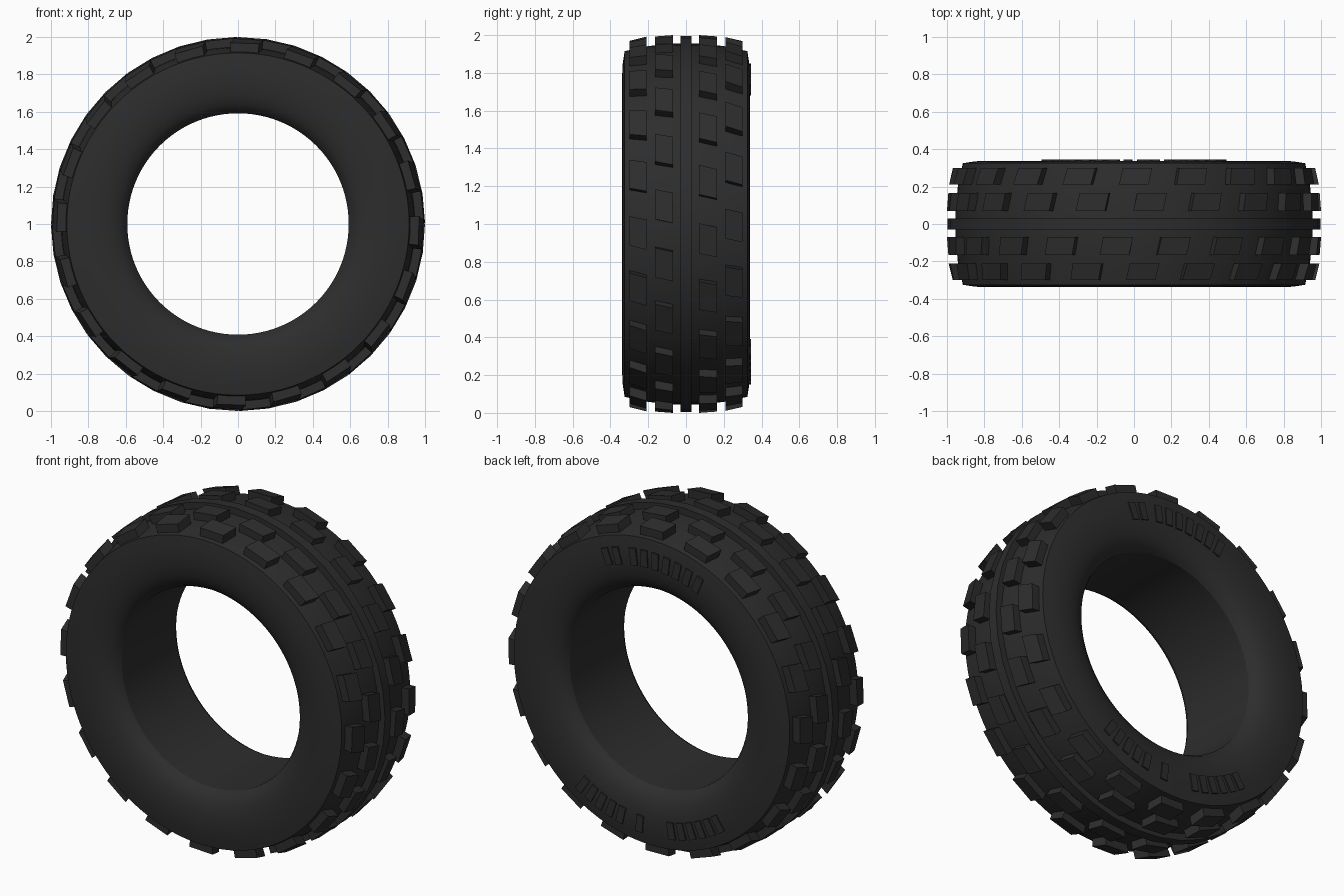
import bpy, bmesh
from math import sin, cos, pi, radians
from mathutils import Vector

cube = bpy.data.objects.get("Cube")
if cube:
    bpy.data.objects.remove(cube)

rubber = bpy.data.materials.new("black_rubber")
rubber.use_nodes = True
colour = (0.026, 0.026, 0.026, 1)
rubber.diffuse_color = colour
rubber.node_tree.nodes["Principled BSDF"].inputs["Base Color"].default_value = colour


def polar(angle, radius, y):
    """Point on the wheel: angle in degrees from the top towards +x."""
    a = radians(angle)
    return Vector((radius * sin(a), y, 1 + radius * cos(a)))


def finish(bm, name, smooth=False):
    bmesh.ops.recalc_face_normals(bm, faces=bm.faces)
    mesh = bpy.data.meshes.new(name)
    bm.to_mesh(mesh)
    bm.free()
    obj = bpy.data.objects.new(name, mesh)
    obj.data.materials.append(rubber)
    bpy.context.collection.objects.link(obj)
    if smooth:
        bpy.ops.object.select_all(action="DESELECT")
        obj.select_set(True)
        bpy.context.view_layer.objects.active = obj
        bpy.ops.object.shade_smooth_by_angle(angle=radians(25))
    return obj


def ring(name, profile, steps):
    """Revolve a closed (y, radius) profile about the axle."""
    bm = bmesh.new()
    verts = [bm.verts.new(polar(0, r, y)) for y, r in profile]
    edges = [bm.edges.new((v, verts[i - 1])) for i, v in enumerate(verts)]
    bmesh.ops.spin(bm, geom=verts + edges, cent=(0, 0, 1), axis=(0, 1, 0),
                   angle=2 * pi, steps=steps, use_merge=True)
    bmesh.ops.remove_doubles(bm, verts=bm.verts, dist=0.0005)
    return finish(bm, name, smooth=True)


def add_block(bm, corners_low, corners_high):
    low = [bm.verts.new(c) for c in corners_low]
    high = [bm.verts.new(c) for c in corners_high]
    bm.faces.new(low)
    bm.faces.new(high)
    for i in range(4):
        bm.faces.new((low[i - 1], low[i], high[i], high[i - 1]))


# Tyre body: bore edge, rounded sidewall, shoulder, crowned tread
half = [(0.255, 0.592), (0.285, 0.61), (0.308, 0.64), (0.324, 0.68),
        (0.334, 0.73), (0.338, 0.79), (0.335, 0.85), (0.325, 0.915),
        (0.2, 0.942), (0.06, 0.955)]
ring("tyre_body", half + [(-y, r) for y, r in reversed(half)], 96)

# Raised rib around the middle of the tread
ring("centre_rib", [(0.03, 0.94), (0.03, 0.996), (-0.03, 0.996), (-0.03, 0.94)], 40)

# Four staggered rows of slightly skewed tread blocks
COUNT, HALF_ANGLE, SKEW = 20, 4.6, 0.6
rows = {
    "front_outer_blocks": (-0.30, -0.21, 0.970, 0.992, 2.7),
    "front_inner_blocks": (-0.165, -0.07, 0.993, 1.0, -5.5),
    "back_inner_blocks": (0.07, 0.165, 1.0, 0.993, 5.0),
    "back_outer_blocks": (0.21, 0.30, 0.992, 0.970, 0.5),
}
for name, (y0, y1, r0, r1, start) in rows.items():
    bm = bmesh.new()
    for i in range(COUNT):
        a = start + i * 360 / COUNT
        spots = [(a - HALF_ANGLE - SKEW, r0, y0), (a + HALF_ANGLE - SKEW, r0, y0),
                 (a + HALF_ANGLE + SKEW, r1, y1), (a - HALF_ANGLE + SKEW, r1, y1)]
        add_block(bm, [polar(t, 0.91, y) for t, r, y in spots],
                  [polar(t, r, y) for t, r, y in spots])
    finish(bm, name)

# Low raised bars on the back sidewall: (first angle, last angle, bars)
groups = [(21, 16, 2), (8, -23, 7), (146, 166, 5), (175, 175, 1), (190, 214, 6)]
bm = bmesh.new()
for first, last, count in groups:
    for i in range(count):
        a = first + (last - first) * i / max(count - 1, 1)
        spots = [(a - 1.7, 0.75), (a + 1.7, 0.75), (a + 1.5, 0.85), (a - 1.5, 0.85)]
        add_block(bm, [polar(t, r, 0.325) for t, r in spots],
                  [polar(t, r, 0.344) for t, r in spots])
finish(bm, "sidewall_bars")
